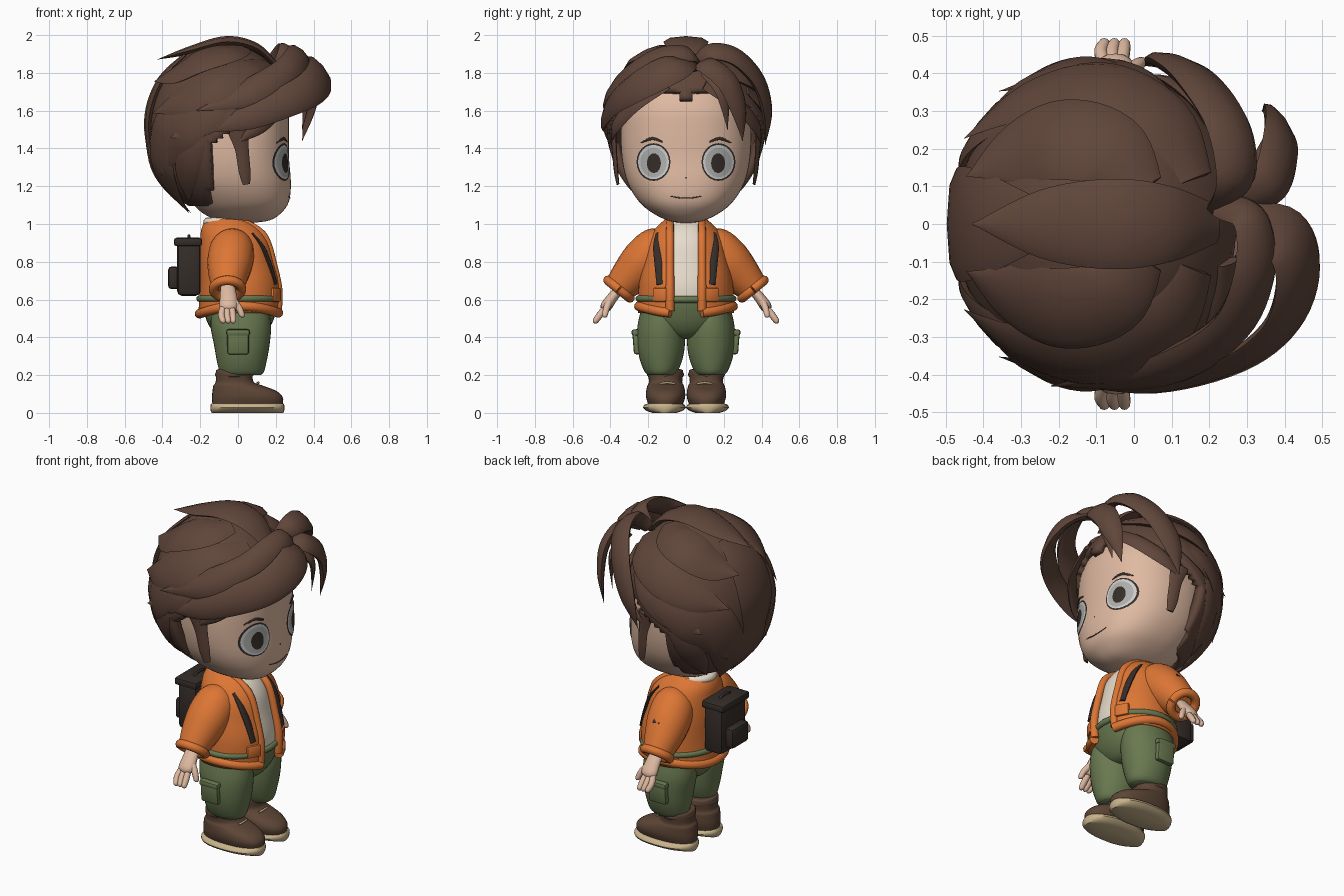
import bpy, bmesh, math
from mathutils import Vector

if "Cube" in bpy.data.objects:
    bpy.data.objects.remove(bpy.data.objects["Cube"])

COLS = dict(skin=(.74, .49, .36), hair=(.115, .06, .042), orange=(.72, .18, .035), green=(.14, .19, .08),
            boot=(.11, .06, .037), sole=(.58, .45, .26), dark=(.035, .026, .022), cream=(.8, .72, .6),
            grey=(.42, .42, .41), white=(.7, .7, .68))
MATS = {}
for k, c in COLS.items():
    MATS[k] = bpy.data.materials.new(k)
    MATS[k].diffuse_color = (*c, 1)

def make(name, verts, faces, mat, angle=50):
    me = bpy.data.meshes.new(name)
    me.from_pydata([tuple(v) for v in verts], [], faces)
    bm = bmesh.new(); bm.from_mesh(me)
    bmesh.ops.recalc_face_normals(bm, faces=bm.faces)
    bm.to_mesh(me); bm.free()
    ob = bpy.data.objects.new(name, me)
    bpy.context.collection.objects.link(ob)
    me.materials.append(MATS[mat])
    bpy.ops.object.select_all(action='DESELECT')
    ob.select_set(True); bpy.context.view_layer.objects.active = ob
    bpy.ops.object.shade_smooth_by_angle(angle=math.radians(angle))
    return ob

def spline(pts, sub=4):
    """Catmull-Rom through tuples of any length."""
    out = []
    for i in range(len(pts) - 1):
        a, b, c, d = pts[max(i-1, 0)], pts[i], pts[i+1], pts[min(i+2, len(pts)-1)]
        for k in range(sub):
            t = k / sub
            out.append(tuple(.5*(2*q + (r-p)*t + (2*p-5*q+4*r-s)*t*t + (3*q-p-3*r+s)*t**3)
                             for p, q, r, s in zip(a, b, c, d)))
    return out + [tuple(pts[-1])]

def sup(v, p):
    return math.copysign(abs(v) ** (2/p), v)

def loft(name, rings, mat, p=2, n=36, y0=0, gap=0, sub=4, thick=0):
    """Stack of (z, cx, rx, ry) super-ellipses; gap leaves a front opening of that half width."""
    verts, faces = [], []
    for z, cx, rx, ry in spline(rings, sub):
        a0 = math.asin(min(.8, gap / max(ry, .01)))
        for i in range(n):
            a = a0 + (2*math.pi - 2*a0) * i / (n - 1 if gap else n)
            verts.append((cx + rx*sup(math.cos(a), p), y0 + ry*sup(math.sin(a), p), z))
    m = len(verts) // n
    for j in range(m - 1):
        for i in range(n - 1 if gap else n):
            k = (i + 1) % n
            faces.append((j*n+i, j*n+k, (j+1)*n+k, (j+1)*n+i))
    if not gap:
        faces += [tuple(range(n)), tuple(range((m-1)*n, m*n))]
    ob = make(name, verts, faces, mat)
    if thick:
        s = ob.modifiers.new('thickness', 'SOLIDIFY'); s.thickness = thick; s.offset = 0
    return ob

def surf_x(rings, y, z, p=2):
    """Front surface x of a loft at (y, z)."""
    d = sorted(spline(rings, 6))
    for a, b in zip(d, d[1:]):
        if a[0] <= z <= b[0]:
            t = (z - a[0]) / max(b[0] - a[0], 1e-6)
            cx, rx, ry = [u + (v-u)*t for u, v in zip(a[1:], b[1:])]
            return cx + rx * max(0, 1 - abs(y/ry)**p) ** (1/p)
    return 0

def tube(name, pts, rad, mat, flat=1, n=10, center=(-10, 0, .8), sub=5):
    """Tapered strand; rad is half width, flat scales thickness away from center."""
    path = spline([(*p, r) for p, r in zip(pts, rad)], sub)
    P = [Vector(q[:3]) for q in path]
    verts, faces, c = [], [], Vector(center)
    for j, q in enumerate(path):
        t = (P[min(j+1, len(P)-1)] - P[max(j-1, 0)]).normalized()
        nr = P[j] - c
        nr = (nr - t*nr.dot(t)).normalized()
        b, w = t.cross(nr), max(q[3], .002)
        for i in range(n):
            a = 2*math.pi*i/n
            verts.append(P[j] + b*w*math.cos(a) + nr*w*flat*math.sin(a))
    m = len(P)
    for j in range(m - 1):
        for i in range(n):
            k = (i+1) % n
            faces.append((j*n+i, j*n+k, (j+1)*n+k, (j+1)*n+i))
    faces += [tuple(range(n)), tuple(range((m-1)*n, m*n))]
    return make(name, verts, faces, mat)

def box(name, loc, size, mat, rot=(0, 0, 0), bev=.012):
    bm = bmesh.new(); bmesh.ops.create_cube(bm, size=1)
    bmesh.ops.scale(bm, vec=size, verts=bm.verts)
    bmesh.ops.bevel(bm, geom=bm.edges[:], offset=bev, segments=2, affect='EDGES', profile=.5)
    ob = make(name, [v.co for v in bm.verts], [[v.index for v in f.verts] for f in bm.faces], mat, 35)
    bm.free()
    ob.location, ob.rotation_euler = loc, rot
    return ob

# head and face
HEAD = [(1.005, .03, .04, .03), (1.02, .03, .14, .10), (1.06, .02, .21, .18), (1.12, .01, .26, .25),
        (1.22, -.02, .30, .31), (1.35, -.04, .31, .34), (1.5, -.05, .32, .345), (1.62, -.05, .31, .33),
        (1.74, -.06, .26, .27), (1.82, -.06, .13, .13), (1.84, -.06, .02, .02)]
loft('head', HEAD, 'skin', p=2.3, n=48)
fx = lambda y, z, o=.004: (surf_x(HEAD, y, z, 2.3) + o, y, z)

def disc(name, cy, cz, ry, rz, off, mat):
    verts = [fx(cy, cz, off)] + [fx(cy + ry*r/3*math.cos(i*math.pi/12), cz + rz*r/3*math.sin(i*math.pi/12), off)
                                 for r in (1, 2, 3) for i in range(24)]
    faces = [(0, 1+i, 1+(i+1) % 24) for i in range(24)]
    faces += [(1+r*24+i, 25+r*24+i, 25+r*24+(i+1) % 24, 1+r*24+(i+1) % 24) for r in (0, 1) for i in range(24)]
    make(name, verts, faces, mat)

for s in (-1, 1):
    disc('eye_outline', s*.172, 1.328, .09, .1, .003, 'dark')
    disc('eye_white', s*.172, 1.328, .082, .091, .006, 'white')
    disc('eye_iris', s*.172, 1.326, .07, .078, .008, 'grey')
    disc('eye_pupil', s*.17, 1.322, .037, .052, .01, 'dark')
    tube('eyebrow', [fx(s*y, z) for y, z in ((.125, 1.435), (.18, 1.452), (.24, 1.43))], (.004, .008, .003), 'dark', .5)
tube('mouth', [fx(y, 1.137 + 1.5*y*y, 0) for y in (-.085, -.04, 0, .04, .085)], (.002, .003, .003, .003, .002), 'boot')
disc('nose', 0, 1.245, .006, .005, .004, 'boot')

# hair shell with the face cut away
C, R = Vector((-.08, 0, 1.5)), Vector((.395, .42, .455))
def S(az, el, r=1.0):
    a, e = math.radians(az), math.radians(el)
    return C + Vector((R.x*math.cos(e)*math.cos(a), R.y*math.cos(e)*math.sin(a), R.z*math.sin(e))) * r
bm = bmesh.new(); bmesh.ops.create_uvsphere(bm, u_segments=72, v_segments=60, radius=1)
for v in bm.verts:
    v.co = C + v.co * R
def bare(f):
    x, y, z = f.calc_center_median()
    line = 1.42 + .72*(x + .14) - 1.2*max(0, .06 - abs(y))
    return z < 1.1 or (x > -.14 and z < line)
bmesh.ops.delete(bm, geom=[f for f in bm.faces if bare(f)], context='FACES')
bm.verts.index_update()
cap = make('hair_shell', [v.co for v in bm.verts], [[v.index for v in f.verts] for f in bm.faces], 'hair')
bm.free()
m = cap.modifiers.new('thickness', 'SOLIDIFY'); m.thickness = .05; m.offset = -1

def lock(name, pts, rad, flat=.28):
    tube(name, pts, rad, 'hair', flat, 8, (-.08, 0, 1.45), 6)

# layered locks swept to the back and nape
SWEPT = [([(25, 48), (60, 42), (95, 32), (125, 20), (150, 10, 1.1)], .12),
         ([(40, 70), (85, 62), (120, 52), (145, 40), (162, 30, 1.12)], .12),
         ([(75, 22), (100, 14), (122, 0), (140, -16), (152, -30, 1.08)], .11),
         ([(128, 22), (142, 2), (152, -22), (160, -42), (165, -64, 1.08)], .11),
         ([(102, 10), (112, -6), (120, -22), (128, -38), (138, -54, 1.04)], .075),
         ([(60, 28), (80, 18), (100, 8), (115, 0), (130, -5, 1.1)], .08)]
for s in (-1, 1):
    for i, (pts, w) in enumerate(SWEPT):
        lock(f'hair_swept_{i}', [S(s*p[0], p[1], p[2] if len(p) > 2 else 1.0) for p in pts],
             (w*.5, w*.9, w, w*.75, 0), .25)
    lock('sideburn', [(.0, s*.385, 1.5), (.02, s*.38, 1.4), (.035, s*.37, 1.28), (.045, s*.36, 1.21)],
         (.06, .038, .032, .02))
    lock('hairline_lock', [(.25, s*.1, 1.74), (.22, s*.26, 1.64), (.11, s*.37, 1.52), (.0, s*.395, 1.43)],
         (.04, .05, .045, .0), .35)
lock('crown_lock', [(.22, 0, 1.82), (.1, 0, 1.93), (-.06, 0, 1.965), (-.25, 0, 1.92), (-.43, 0, 1.87)], (.05, .1, .12, .09, 0), .25)
lock('back_lock', [S(180, 60), S(180, 35), S(180, 10), S(180, -15), S(180, -35, 1.03)], (.08, .14, .15, .1, 0), .17)
lock('nape_lock', [S(180, 0), S(180, -25), S(180, -45), S(180, -66, 1.06)], (.1, .12, .09, 0), .22)

# parted fringe
lock('fringe_right_outer', [(.27, .03, 1.86), (.40, -.03, 1.84), (.435, -.14, 1.79), (.39, -.27, 1.72), (.26, -.37, 1.65),
                            (.04, -.43, 1.56), (-.17, -.425, 1.49)], (.03, .085, .1, .095, .085, .065, 0), .3)
lock('fringe_right_inner', [(.23, .05, 1.85), (.31, .01, 1.9), (.32, -.13, 1.885), (.25, -.28, 1.8), (.06, -.39, 1.69),
                            (-.22, -.43, 1.6)], (.04, .06, .075, .08, .08, 0), .4)
lock('fringe_left_arch', [(.22, .04, 1.83), (.27, .12, 1.91), (.25, .26, 1.885), (.17, .38, 1.76), (.09, .43, 1.59),
                          (.03, .42, 1.42)], (.04, .065, .075, .075, .06, 0), .4)
lock('fringe_left_front', [(.27, .05, 1.82), (.36, .11, 1.84), (.39, .22, 1.75), (.375, .28, 1.6), (.34, .3, 1.44)],
     (.03, .065, .07, .05, 0), .4)
lock('fringe_left_small', [(.3, .1, 1.8), (.36, .19, 1.7), (.34, .22, 1.5)], (.03, .04, 0), .45)

# jacket, shirt and trims
JACKET = [(.53, .01, .21, .245), (.68, .015, .208, .24), (.8, 0, .195, .22), (.9, -.01, .18, .195),
          (.97, -.03, .155, .155), (1.02, -.05, .11, .10)]
loft('jacket', JACKET, 'orange', gap=.08, p=2.1, thick=.02)
loft('shirt', [(.6, .015, .195, .215)] + [(z, cx, rx*.93, ry*.93) for z, cx, rx, ry in JACKET[1:]], 'cream', p=2.1)
tube('shirt_collar', [(-.06 + .1*math.cos(a), .09*math.sin(a), 1.01) for a in [i*math.pi/6 for i in range(3, 10)]],
     [.025]*7, 'cream', center=(-.05, 0, 1))
def belt(name, z, k, r, mat, a0, wave):
    n = 24
    a = [a0 + (2*math.pi - 2*a0)*i/n for i in range(n + 1)]
    tube(name, [(.012 + .213*k*math.cos(t), .247*k*math.sin(t), z - wave*math.cos(2*t)) for t in a],
         [r]*(n + 1), mat, center=(0, 0, z), sub=2)
belt('jacket_hem', .545, 1.01, .026, 'orange', .34, .02)
belt('waist_band', .605, 1.01, .018, 'green', .36, 0)
tube('trouser_waist', [(.2, -.08, .6), (.213, 0, .6), (.2, .08, .6)], [.018]*3, 'green')
for s in (-1, 1):
    jx = lambda y, z, o=0: (surf_x(JACKET, y, z, 2.1) + o, s*y, z)
    tube('jacket_edge', [jx(.085, z) for z in (.54, .65, .78, .9, .96)] + [(.02, s*.085, 1.01), (-.08, s*.1, 1.01)],
         (.024, .024, .022, .022, .022, .02, .018), 'orange')
    tube('strap', [jx(y, z, .008) for y, z in ((.145, .95), (.15, .88), (.14, .78), (.135, .68))],
         (.015, .024, .026, .022), 'dark', .5)
    box('jacket_pocket', jx(.135, .625, .005), (.03, .085, .075), 'orange', (0, 0, s*.5))
    # arm, cuff and hand
    tube('sleeve', [(-.03, s*.08, .93), (-.03, s*.14, .885), (-.04, s*.215, .81), (-.05, s*.285, .735), (-.055, s*.35, .665)],
         (.05, .11, .122, .108, .085), 'orange', n=20)
    d = Vector((0, s*.6, -.75)).normalized(); u = Vector((1, 0, 0)); v = d.cross(u); o = Vector((-.055, s*.355, .655))
    tube('cuff', [o + (u*math.cos(t) + v*math.sin(t))*.075 for t in [i*math.pi/6 for i in range(13)]],
         [.025]*13, 'orange', center=o, sub=3)
    tube('palm', [(-.055, s*.34, .67), (-.05, s*.39, .61), (-.05, s*.425, .56), (-.05, s*.435, .54)],
         (.038, .046, .048, .02), 'skin', .62, 12, center=(-.05, s*5, 4))
    for i, x in enumerate((-.088, -.058, -.028)):
        tube(f'finger_{i}', [(-.05 + (x+.05)*.7, s*.42, .565), (x, s*.455, .52), (x*.9, s*.48, .485), (x*.9, s*.486, .475)],
             (.017, .018, .015, .004), 'skin')
    tube('thumb', [(-.03, s*.4, .6), (.005, s*.42, .555), (.022, s*.43, .515), (.024, s*.432, .505)],
         (.02, .018, .014, .004), 'skin', center=(0, s*10, .5))
    # trouser leg with cargo pocket
    loft('trouser_leg', [(.2, .02, .1, .07), (.22, .02, .118, .088), (.28, .02, .133, .112), (.36, .02, .147, .126),
                         (.46, .015, .16, .125), (.57, .01, .15, .1)], 'green', y0=s*.132)
    box('cargo_pocket', (0, s*.263, .375), (.115, .035, .13), 'green', (-s*.08, 0, 0))
    box('cargo_flap', (0, s*.268, .425), (.125, .04, .035), 'green', (-s*.08, 0, 0))
    # boot and sole
    loft('boot', [(.04, .05, .185, .09), (.08, .05, .188, .103), (.115, .035, .17, .103), (.145, .0, .13, .096),
                  (.165, -.018, .1, .088), (.225, -.02, .096, .092), (.23, -.02, .07, .06)], 'boot', 2.3, y0=s*.108)
    tube('boot_collar', [(-.02 + .086*math.cos(t), s*.108 + .082*math.sin(t), .203) for t in [i*math.pi/6 for i in range(13)]],
         [.016]*13, 'boot', center=(-.02, s*.108, .2), sub=2)
    loft('sole', [(0, .05, .19, .065), (.012, .05, .195, .098), (.028, .05, .196, .114), (.042, .05, .195, .108),
                  (.05, .05, .19, .09)], 'sole', 2.3, y0=s*.114, sub=1)
    tube('boot_lace', [(.1, s*.06, .155), (.108, s*.1, .16), (.1, s*.135, .155)], (.006, .006, .006), 'sole')
loft('trouser_hips', [(.39, .01, .05, .05), (.41, .01, .12, .13), (.47, .01, .168, .22), (.55, .012, .195, .24),
                      (.61, .012, .205, .235)], 'green')
box('sleeve_patch', (-.04, .325, .83), (.05, .03, .04), 'dark', (-.85, 0, 0), .006)

# backpack
box('backpack', (-.26, 0, .765), (.125, .24, .29), 'dark', bev=.025)
box('backpack_lid', (-.265, 0, .905), (.15, .26, .045), 'dark', bev=.015)
box('backpack_pocket', (-.34, 0, .715), (.06, .16, .12), 'dark', bev=.018)
tube('backpack_handle', [(-.26, -.05, .92), (-.26, -.03, .935), (-.26, .03, .935), (-.26, .05, .92)], [.008]*4, 'dark')

for m in bpy.data.materials:
    if m.users and not m.is_grease_pencil:
        m.use_nodes = True
        m.node_tree.nodes["Principled BSDF"].inputs["Base Color"].default_value = m.diffuse_color
